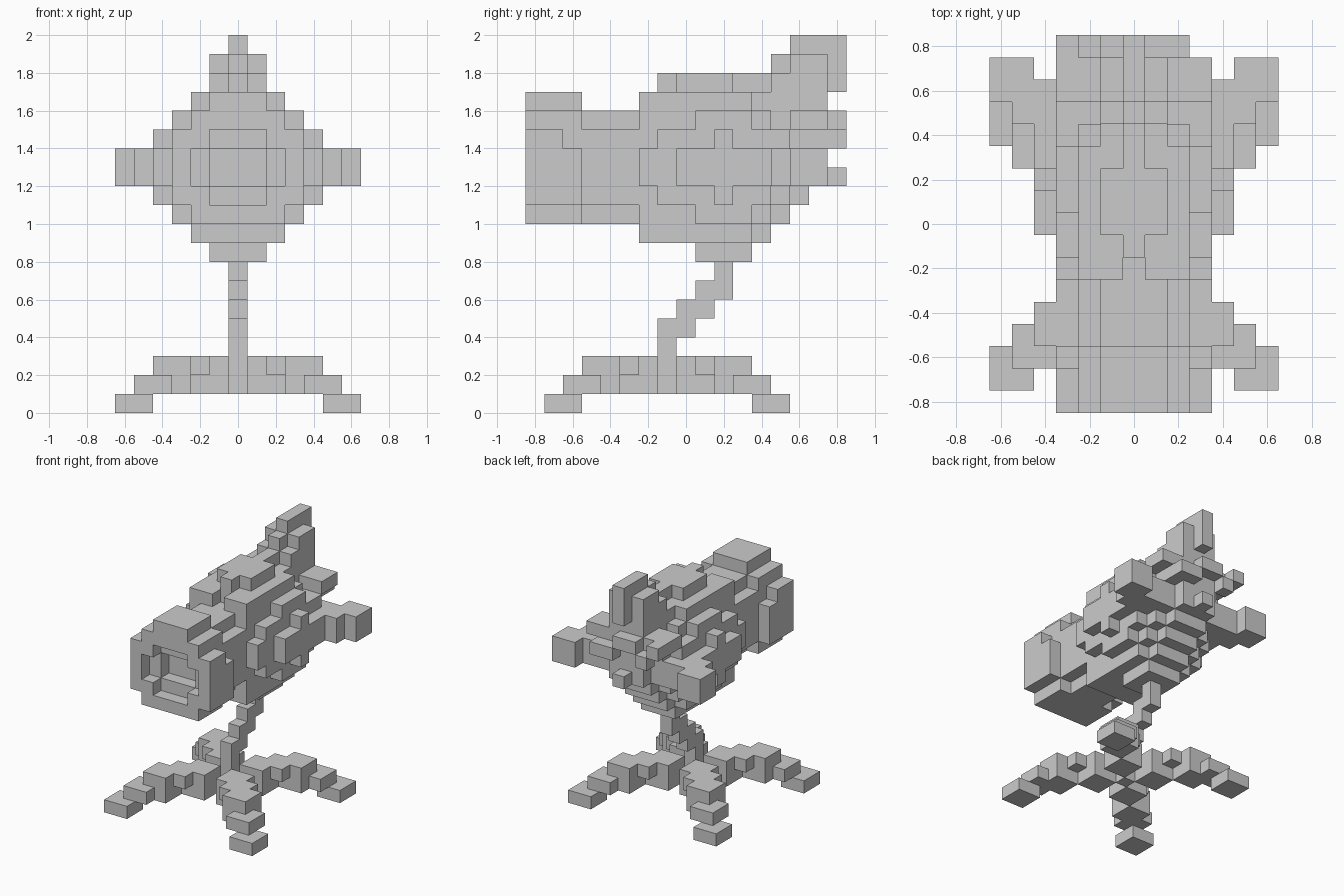
import bpy, bmesh
from mathutils import Vector

if "Cube" in bpy.data.objects:
    bpy.data.objects.remove(bpy.data.objects["Cube"])

S = 0.1            # cube size
parts = {}         # part name -> set of cells
taken = set()      # every occupied cell


def box(name, x, y, z):
    """Fill inclusive cell ranges, skipping cells owned by another part."""
    cells = parts.setdefault(name, set())
    for i in range(x[0], x[1] + 1):
        for j in range(y[0], y[1] + 1):
            for k in range(z[0], z[1] + 1):
                if (i, j, k) not in taken:
                    taken.add((i, j, k))
                    cells.add((i, j, k))


def mirror_box(name, x, y, z):
    box(name, x, y, z)
    box(name, (-x[1], -x[0]), y, z)


def rows(name, y, z0, halves):
    """Stack of centred rows, one half-width per layer from z0 upward."""
    for k, n in enumerate(halves):
        if n >= 0:
            box(name, (-n, n), y, (z0 + k, z0 + k))


def carve(x, y, z):
    for i in range(x[0], x[1] + 1):
        for j in range(y[0], y[1] + 1):
            for k in range(z[0], z[1] + 1):
                taken.discard((i, j, k))
                for c in parts.values():
                    c.discard((i, j, k))


def build(name, cells):
    """Mesh made only of the exposed cube sides."""
    bm = bmesh.new()
    for c in cells:
        for a in range(3):
            for s in (-1, 1):
                n = list(c)
                n[a] += s
                if tuple(n) in taken:
                    continue
                u, v = (a + 1) % 3, (a + 2) % 3
                loop = [(-1, -1), (1, -1), (1, 1), (-1, 1)]
                vs = []
                for p, q in loop[::s]:
                    co = Vector((c[0], c[1], c[2] + 0.5))
                    co[a] += s * 0.5
                    co[u] += p * 0.5
                    co[v] += q * 0.5
                    vs.append(bm.verts.new(co * S))
                bm.faces.new(vs)
    bmesh.ops.remove_doubles(bm, verts=bm.verts, dist=0.001)
    mesh = bpy.data.meshes.new(name)
    bm.to_mesh(mesh)
    bm.free()
    bpy.context.collection.objects.link(bpy.data.objects.new(name, mesh))


# Four splayed legs, stepped down to flat feet, mirrored around the post
steps = [(i, j, 2) for i in range(1, 5) for j in range(1, 5) if abs(i - j) < 2]
steps += [(i, j, 1) for i, j in ((1, 1), (1, 2), (2, 1), (2, 2), (3, 3), (3, 4), (4, 3))]
steps += [(i, j, 1) for i in (4, 5) for j in (4, 5)]
steps += [(i, j, 0) for i in (5, 6) for j in (5, 6)]
for sx, fx in ((1, "right"), (-1, "left")):
    for sy, fy in ((1, "back"), (-1, "front")):
        for i, j, k in steps:
            x, y = sx * i, sy * j - 1
            box(f"{fy}_{fx}_leg", (x, x), (y, y), (k, k))

# Leaning post
for z, y0, y1 in ((1, -1, -1), (2, -1, -1), (3, -1, -1), (4, -1, 0),
                  (5, 0, 1), (6, 1, 2), (7, 2, 2)):
    box("post", (0, 0), (y0, y1), (z, z))

# Nose ring with stepped opening
rows("nose", (-8, -6), 10, [2, 3, 3, 3, 3, 2, 1])
carve((-3, -3), (-6, -6), (14, 14))
carve((3, 3), (-6, -6), (14, 14))
carve((-1, 1), (-8, -8), (11, 14))
carve((-2, 2), (-8, -8), (12, 13))
carve((-1, 1), (-7, -7), (12, 13))

# Narrow neck and stepped collar
rows("neck", (-5, -3), 10, [1, 2, 2, 2, 2, 1])
rows("collar", (-2, -2), 9, [2, 2, 2, 3, 3, 2, 2, 2])
rows("collar", (-1, -1), 9, [2, 2, 3, 3, 3, 3, 2, 2, 0])
carve((0, 0), (-2, -2), (16, 16))
rows("hull", (0, 2), 9, [2, 2, 3, 3, 3, 3, 2, 2, 1])

# Faceted main hull, a stepped diamond in every direction
for i in range(-4, 5):
    for j in range(-3, 8):
        for k in range(8, 18):
            x, y, z = abs(i), abs(j - 2), abs(k - 12.5)
            if (x + y + z <= 6.5 and x + z <= 5.5 and y + z <= 5.5
                    and (x, y, z) != (4, 1, 1.5) and not (k == 17 and j > 2)):
                box("hull", (i, i), (j, j), (k, k))

# Ragged tail end
rows("tail", (3, 5), 15, [1, 1])
rows("tail", (6, 6), 13, [2, 2, 1, 1])
rows("tail", (7, 7), 13, [1, 1, 1, 1])
for x, y0, y1, z in ((-3, 5, 5, 14), (-3, 6, 8, 15), (-2, 6, 7, 15), (-2, 8, 8, 14),
                     (3, 5, 5, 14), (3, 6, 7, 15), (2, 6, 7, 15), (2, 7, 8, 14),
                     (0, 8, 8, 12), (1, 8, 8, 14), (-1, 8, 8, 15), (0, 8, 8, 15)):
    box("tail", (x, x), (y0, y1), (z, z))

# Side fins
for x, y0, y1 in ((3, 5, 6), (4, 5, 6), (5, 5, 7), (6, 6, 7)):
    mirror_box("side_fins", (x, x), (y0, y1), (12, 13))

# Upright tail fin
for z, y0 in ((17, 3), (18, 5), (19, 6)):
    box("top_fin", (0, 0), (y0, 8), (z, z))
mirror_box("top_fin", (1, 1), (5, 7), (17, 17))
mirror_box("top_fin", (1, 1), (6, 7), (18, 18))

for name, cells in parts.items():
    build(name, cells)
